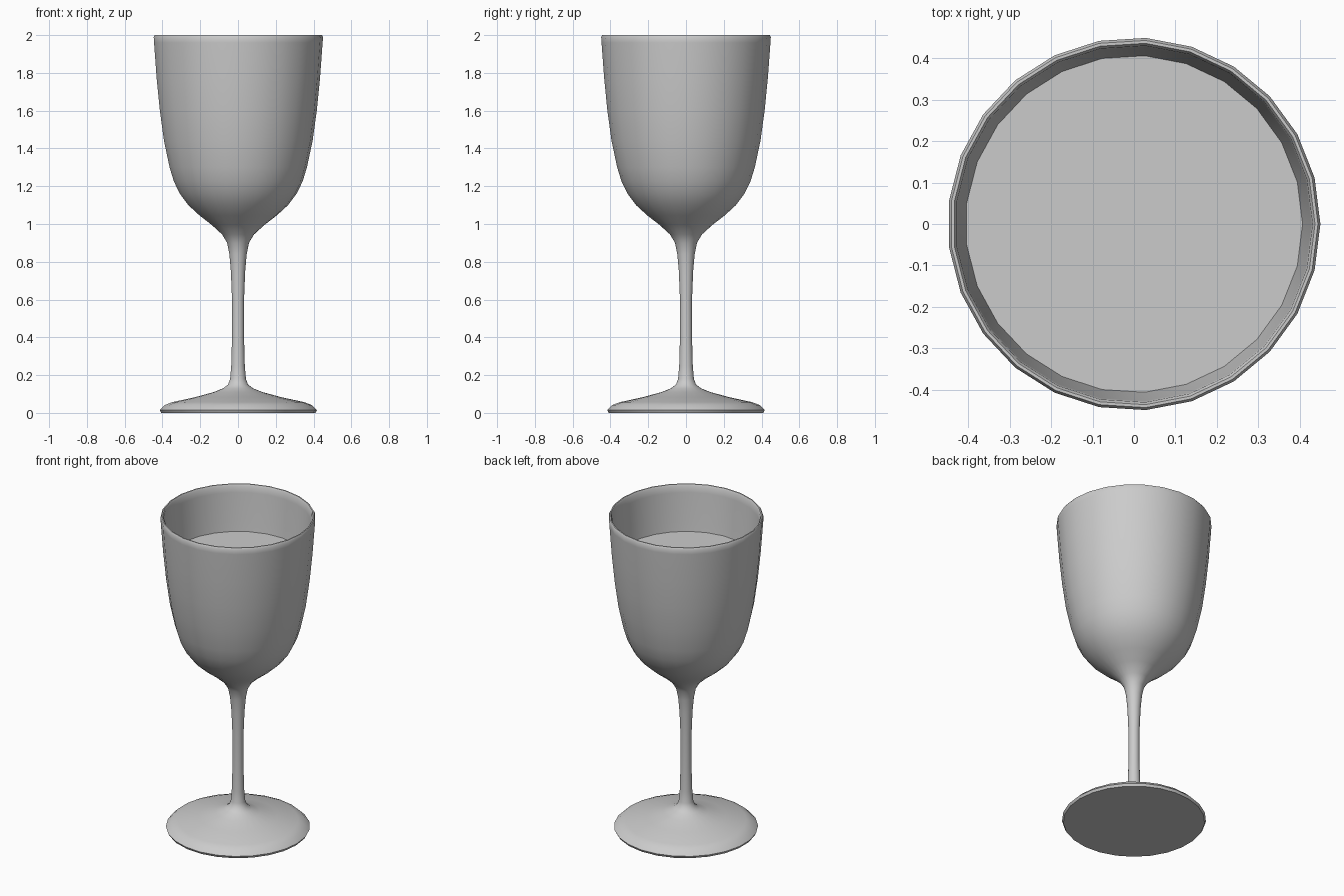
import bpy
import math

SIDES = 25

cube = bpy.data.objects.get("Cube")
if cube:
    bpy.data.objects.remove(cube, do_unlink=True)

grey = bpy.data.materials.new("plain grey")
grey.use_nodes = True
colour = (0.6, 0.6, 0.6, 1)
grey.diffuse_color = colour
grey.node_tree.nodes["Principled BSDF"].inputs["Base Color"].default_value = colour


def lathe(name, profile):
    """Spin a (radius, height) profile round z; radius 0 makes a pole."""
    verts, faces, rings = [], [], []
    for r, z in profile:
        n = SIDES if r > 0 else 1
        rings.append(range(len(verts), len(verts) + n))
        for i in range(n):
            a = math.tau * i / SIDES
            verts.append((r * math.cos(a), r * math.sin(a), z))
    for low, high in zip(rings, rings[1:]):
        for i in range(SIDES):
            j = (i + 1) % SIDES
            if len(low) == 1:
                faces.append((low[0], high[j], high[i]))
            elif len(high) == 1:
                faces.append((low[i], low[j], high[0]))
            else:
                faces.append((low[i], low[j], high[j], high[i]))
    mesh = bpy.data.meshes.new(name)
    mesh.from_pydata(verts, [], faces)
    mesh.materials.append(grey)
    obj = bpy.data.objects.new(name, mesh)
    bpy.context.collection.objects.link(obj)
    bpy.ops.object.select_all(action="DESELECT")
    obj.select_set(True)
    bpy.context.view_layer.objects.active = obj
    bpy.ops.object.shade_smooth_by_angle(angle=math.radians(50))
    return obj


# Goblet: foot, stem, outer bowl, rounded rim, then down the inner wall
foot = [(0, 0), (0.41, 0), (0.418, 0.015), (0.39, 0.042), (0.35, 0.057),
        (0.23, 0.083), (0.13, 0.11), (0.08, 0.13), (0.053, 0.15)]
stem = [(0.042, 0.18), (0.036, 0.25), (0.032, 0.4), (0.032, 0.6),
        (0.038, 0.75), (0.046, 0.84), (0.058, 0.9), (0.085, 0.945)]
bowl = [(0.14, 0.995), (0.205, 1.045), (0.265, 1.1), (0.31, 1.16), (0.342, 1.225),
        (0.365, 1.3), (0.395, 1.44), (0.417, 1.6), (0.434, 1.77), (0.448, 1.96)]
rim = [(0.45, 1.99), (0.444, 2), (0.437, 2), (0.431, 1.99)]
inside = [(0.428, 1.95), (0.413, 1.77), (0.396, 1.6), (0.373, 1.44), (0.342, 1.3),
          (0.29, 1.18), (0.2, 1.08), (0.1, 1.02), (0, 1)]
lathe("goblet", foot + stem + bowl + rim + inside)

# Drink: flat surface with a body filling the bowl just inside the wall
lathe("drink", [(0, 1.01), (0.09, 1.03), (0.19, 1.09), (0.28, 1.19), (0.335, 1.3),
                (0.368, 1.44), (0.391, 1.6), (0.407, 1.71), (0, 1.71)])
